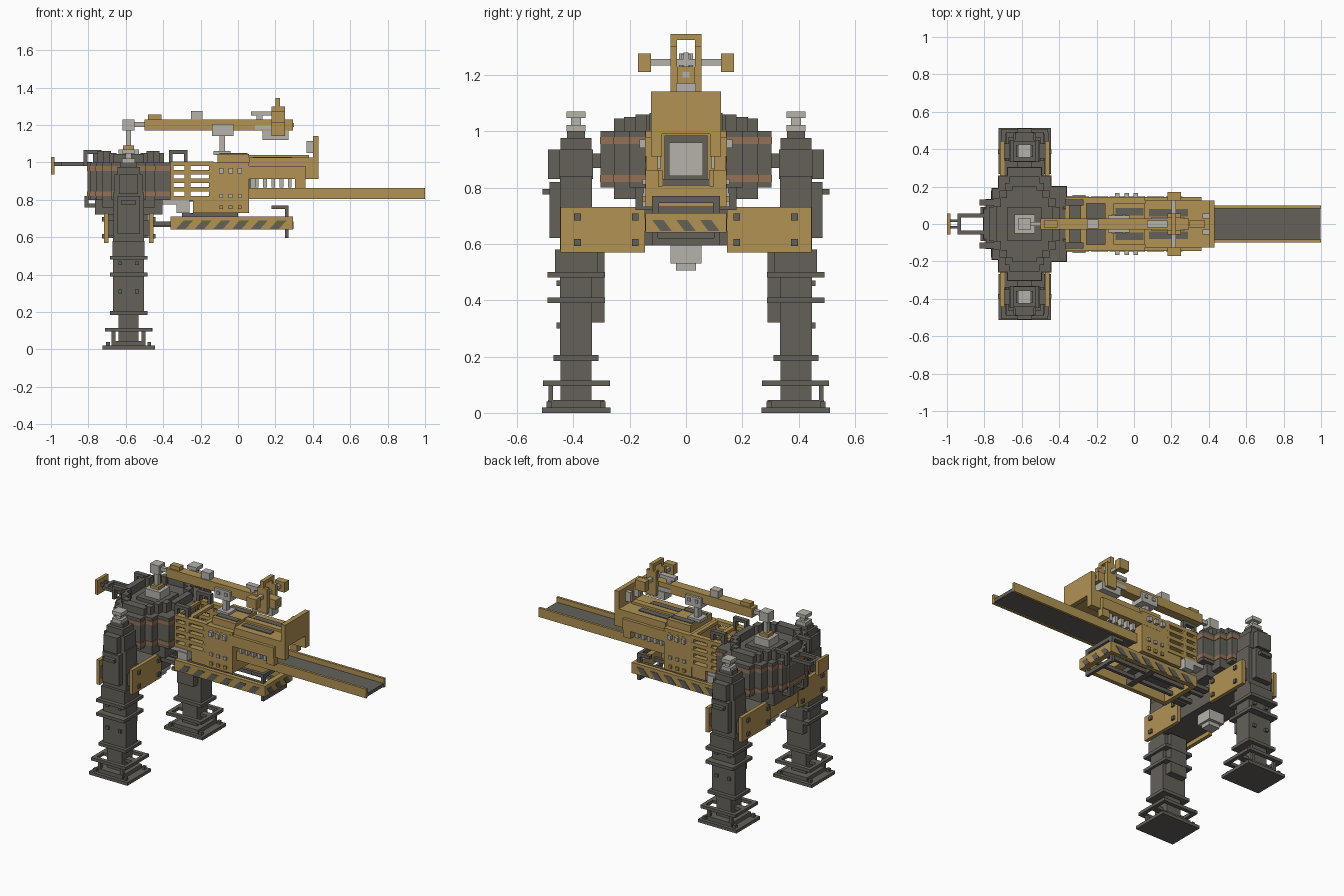
import bpy
import bmesh

start = bpy.data.objects.get("Cube")
if start:
    bpy.data.objects.remove(start)

UNIT = 0.01  # all sizes below are in hundredths


def paint(name, *rgb):
    mat = bpy.data.materials.new(name)
    mat.use_nodes = True
    mat.diffuse_color = (*rgb, 1)
    mat.node_tree.nodes["Principled BSDF"].inputs["Base Color"].default_value = (*rgb, 1)
    return mat


yellow = paint("mustard paint", 0.44, 0.29, 0.088)
dark = paint("dark iron", 0.128, 0.12, 0.102)
light = paint("pale steel", 0.47, 0.45, 0.41)
copper = paint("copper band", 0.3, 0.165, 0.093)


def block(name, mat, x, y, z, both=False, lean=(0, 0)):
    """Box from ranges; a single y means plus and minus; lean shifts the top; both mirrors across y."""
    if not isinstance(y, tuple):
        y = (-y, y)
    bm = bmesh.new()
    bmesh.ops.create_cube(bm, size=1)
    for v in bm.verts:
        top = v.co.z > 0
        v.co.x = (x[v.co.x > 0] + lean[0] * top) * UNIT
        v.co.y = (y[v.co.y > 0] + lean[1] * top) * UNIT
        v.co.z = z[top] * UNIT
    mesh = bpy.data.meshes.new(name)
    bm.to_mesh(mesh)
    bm.free()
    mesh.materials.append(mat)
    obj = bpy.data.objects.new(name, mesh)
    bpy.context.collection.objects.link(obj)
    if both:
        mirror = obj.modifiers.new("Mirror", "MIRROR")
        mirror.use_axis = (False, True, False)
    return obj


AXIS, LEG_Y = -58.5, 39


def around(name, mat, hx, hy, z, cy=0, both=False):
    """Box centred on the turret axis, or on both legs when cy is the leg position."""
    return block(name, mat, (AXIS - hx, AXIS + hx), (cy - hy, cy + hy), z, both)


def leg(name, hx, hy, z, mat=dark, cy=LEG_Y):
    return around("leg_" + name, mat, hx, hy, z, cy, True)


# Legs: feet, collars and stepped columns
leg("foot_plate", 14, 12.2, (0, 2))
leg("foot_tier", 9, 10, (2, 4.5))
leg("ankle", 5.3, 5.5, (4, 20))
leg("collar_low", 10, 8, (18.5, 20.5))
leg("shin", 8.3, 5.7, (20, 58))
leg("inner_plate", 6, 6, (32, 58), cy=35)
leg("collar_mid", 10, 10.2, (39, 41))
leg("collar_high", 10, 10.2, (48, 50))
leg("knee", 8.5, 7.5, (50, 58))
leg("thigh", 8.3, 5.7, (57, 84))
leg("outer_cover", 6, 4.5, (62, 82), cy=44)
leg("outer_bump", 4, 2, (77.5, 79.5), cy=49)
leg("shoulder", 7.5, 5.9, (83, 93.5))
leg("shoulder_cover", 5, 4.5, (83, 93.5), cy=44.5)
leg("shoulder_arm", 4, 4, (87, 92), cy=32)
leg("shoulder_cap", 6, 5.5, (93, 97.5))
leg("top_step", 4.5, 3.2, (97, 100))
leg("finial_base", 3.4, 3.4, (100, 102.2), light)
leg("finial_stem", 1.6, 1.8, (102, 105), light)
leg("finial_cap", 3.4, 3.4, (104.7, 107), light)

# Open ring above each foot, with bolts on the columns
for side in (-1, 1):
    cx = AXIS + side * 11.5
    block("foot_ring_end", dark, (cx - 1.2, cx + 1.2), (27, 49), (9.5, 11.5), True)
    cy = LEG_Y + side * 10.5
    around("foot_ring_side", dark, 12.5, 1.3, (9.5, 11.5), cy, True)
    around("foot_ring_bridge", dark, 11, 2, (9.5, 11.5), LEG_Y, True)
    block("ring_post", dark, (AXIS + side * 8 - 1, AXIS + side * 8 + 1),
          (47.2, 48.8), (4, 10), True)
    for end in (-1, 1):
        px, py = AXIS + side * 11, LEG_Y + end * 9.5
        block("foot_bolt", dark, (px - 1, px + 1), (py - 1, py + 1), (2, 4), True)
    for height in (31, 46):
        block("shin_bolt", dark, (AXIS + side * 4.5 - 1, AXIS + side * 4.5 + 1),
              (44, 46), (height - 1, height + 1), True)

# Armour plates joining the legs, with bolts
for side in (-1, 1):
    px = AXIS + side * 12
    block("armour_plate", yellow, (px - 1.2, px + 1.2), (14.5, 44.5), (57, 73), True)
    around("armour_mount", dark, 11, 4, (61, 69), LEG_Y, True)
    for by in (18, 38.5):
        for bz in (60.5, 69.5):
            block("armour_bolt", dark, (px + side - 1.3, px + side + 1.3),
                  (by - 1.2, by + 1.2), (bz - 1.2, bz + 1.2), True)
block("rear_centre_plate", yellow, (AXIS - 12.2, AXIS - 10.5), 14.5, (60, 72))

# Turret: crossbeam and stepped round drum with copper bands
around("crossbeam", dark, 10.7, 34, (59.5, 72.5))
around("turret_neck", dark, 14, 25.5, (76, 81))
around("turret_neck_core", dark, 18, 18, (72, 81))
around("belly_block", light, 5.5, 5.5, (53, 60))
around("belly_cap", light, 4, 3.5, (50.5, 53))
for hx, hy in ((22, 8), (20.5, 13), (17.5, 19), (14, 25.5), (9, 30.3)):
    around("drum_step", dark, hx, hy, (80, 100))
    for band in (82, 95.5):
        around("drum_band", copper, hx + 0.3, hy + 0.3, (band, band + 2.5))
block("drum_cheek", dark, (-46, -36), (9, 20), (80, 100), True)
for band in (82, 95.5):
    block("cheek_band", copper, (-46, -35.8), (9, 20.3), (band, band + 2.5), True)

# Stepped parapet around the drum roof, with the pedestal in its well
inner = 0
for hx, hy, top in ((19, 9, 105), (16.5, 14, 106), (13.5, 18, 106), (10.5, 22, 105)):
    for side in (-1, 1):
        edges = sorted((AXIS + side * (hx - 4), AXIS + side * hx))
        block("parapet_step", dark, edges, (inner, hy), (99, top), True)
    inner = hy
block("parapet_end", dark, (AXIS - 8, AXIS + 8), (20, 25.5), (99, 104.5), True)
around("well_step", dark, 9, 9, (99, 102))
around("pedestal", light, 5.5, 5.2, (100, 107))
around("pedestal_collar", yellow, 3, 3, (107, 109))
around("pedestal_stem", light, 1.4, 1.4, (109, 118))

# Drum clamps at the rear and front corners
for x in ((-81.5, -74), (-36, -28)):
    block("clamp_arm", dark, x, (10, 13), (104.5, 106.5), True)
    for post in x:
        block("clamp_post", dark, (post - 1, post + 1), (10, 13), (98, 106.5), True)
block("lower_clamp", dark, (-82, -75), (5, 9), (76, 78), True)
block("lower_clamp_post", dark, (-82, -80), (5, 9), (76, 82), True)

# Rear handle
block("handle_arm", dark, (-93, -78), (3.5, 5.5), (98, 100.2), True)
block("handle_bridge", dark, (-94.5, -92.5), 5.5, (98, 100.2))
block("handle_prong", dark, (-98, -94), (1, 2.5), (98, 100.2), True)
block("handle_plate", yellow, (-100, -98), 5.5, (93.5, 103))

# Receiver: open slatted section, then the solid block
for i in range(5):
    low = 79.7 + i * 4.6
    block("vent_slat", yellow, (-36, -13), (11, 14.5), (low, low + 2.4), True)
for x in ((-36.5, -34.5), (-28.5, -25.5), (-15.5, -13)):
    block("vent_post", yellow, x, (11, 14.4), (80, 100), True)
    block("vent_rib", yellow, x, 11, (98.5, 100.4))
block("receiver_floor", dark, (-38, -13), 11, (79, 82))
block("receiver_block", yellow, (-14, 6), 14.4, (73, 100))
block("receiver_lower", yellow, (-24, -13), 14, (73, 80))
block("receiver_crown", yellow, (-11, 6), 11, (100, 104.5))
block("crown_inset", dark, (-10, 5), (4.5, 8.5), (104.4, 104.9), True)
block("receiver_underside", dark, (-30, 0), 12, (70, 73))
block("side_bracket", light, (-41, -26), (8, 15), (77.5, 80), True)
block("side_bracket_block", light, (-33, -26), (8, 15.5), (73, 78), True)
for x in (-9, -4, 1):
    block("crown_knob", light, (x - 1.2, x + 1.2), (14, 16.5), (94, 97), True)
    block("receiver_bolt", light, (x - 1, x + 1), (14, 15.5), (81, 83), True)
    block("receiver_stud", yellow, (x - 1, x + 1), (14, 15.5), (75, 77), True)

# Breech: housing over the tray, ram face, teeth and front shield
block("breech_frame", dark, (6, 6.8), 7.7, (82, 98.5))
block("ram_face", light, (6, 9), 6, (84, 96))
block("housing_wall", yellow, (6, 43), (8.5, 12.5), (91, 102.5), True)
block("housing_roof", yellow, (6, 40), 9, (99.5, 102.5))
block("housing_rail", yellow, (-10, 36), (12, 14.5), (91, 98), True)
block("housing_foot", yellow, (30.5, 36), (10, 14), (86, 91.5), True)
block("roof_inset", dark, (8, 29), (4, 8), (102.4, 103), True)
block("roof_ridge", yellow, (6, 38), 2, (102.5, 104))
for i in range(5):
    x = 9 + i * 4.4
    block("housing_tooth", light, (x, x + 2), (9, 12), (86.5, 91), True)
block("shield", yellow, (40, 43), 12.5, (99, 114))
block("shield_bracket", light, (36.5, 40), (3, 5.5), (105, 111.5), True)

# Loading tray
block("tray_floor", dark, (6, 99.8), 8.6, (80.8, 83))
block("tray_wall", yellow, (0, 100), (8.4, 10), (80.3, 86.3), True)

# Striped lower frame
block("frame_side", yellow, (-36, 29.5), (11.5, 14.3), (64, 71), True)
for x in ((-36, -33), (26, 29.5)):
    block("frame_end", yellow, x, 12, (64, 71))
block("frame_rib", dark, (-8, -4), 12, (65, 69))
block("frame_rod", dark, (-48, 27), (4, 6), (65.5, 68), True)
block("frame_link", dark, (-47, -36), (8, 12), (66, 68.5), True)
block("frame_hook", dark, (25, 27), (10, 12), (59.5, 65), True)
block("frame_hook_bar", dark, (25, 27), 12, (59.5, 62))
block("frame_bracket", dark, (18, 27), (9.5, 12), (75, 77), True)
block("frame_bracket_bar", dark, (25, 27), 12, (74.5, 77))
block("frame_bracket_post", dark, (25, 27), (9.5, 12), (70, 77), True)
for i in range(6):
    x = -33 + i * 10
    block("hazard_stripe", dark, (x, x + 5), (14.2, 14.6), (64.5, 69), True, lean=(4, 0))
for i in range(3):
    y = -9 + i * 8.5
    block("end_stripe", dark, (29.4, 29.8), (y, y + 4), (64.5, 68.5), lean=(0, -3))

# Sighting rail above the receiver
block("sight_bar", yellow, (-50, 29.5), 3, (117, 123))
block("sight_bar_nub", yellow, (-48, -41), 2, (123, 125.5))
around("sight_pivot", light, 3.2, 3.2, (117, 123))
block("sight_link", light, (-56, -50), 1.2, (119, 121.5))
block("sight_clip", light, (-25, -19), 2.5, (123, 127.5))
block("support_stem", light, (-10, -7), 1.8, (104, 115))
block("support_foot", light, (-13, -4), 4, (104, 106))
block("support_cradle", light, (-14, -2.5), 4.5, (114, 117.2))
block("cradle_cheek", light, (-14, -2.5), (3, 4.5), (114, 120.5), True)
for x in (-11, -5.5):
    block("cradle_bolt", light, (x - 1, x + 1), (4, 5.2), (117, 119), True)

# Rear and fore sight with crossbar grips
block("sight_block", yellow, (18, 25), 5.5, (114, 123))
block("sight_upright", yellow, (18, 25), (3.2, 5.5), (122, 130), True)
block("sight_tip", yellow, (20, 22.5), (3.2, 5.5), (130, 134.5), True)
block("sight_top", yellow, (20, 22.5), 5.5, (132.3, 134.5))
block("sight_crossbar", light, (20, 22.5), 13, (123.4, 125.6))
block("sight_grip", yellow, (18, 25), (12.5, 17), (121, 127.5), True)
block("sight_post", light, (20.5, 22), 0.8, (122, 128))
block("sight_clamp", light, (13, 27), 3.5, (112, 117))
block("sight_side_pad", light, (9, 18), 3.4, (117.5, 120))
block("sight_lever", light, (7, 18), 1.8, (125, 127.3))
block("sight_lever_post", light, (10, 13), 1.5, (122, 126))
block("sight_stud", light, (29, 30), 1.2, (119, 121))
